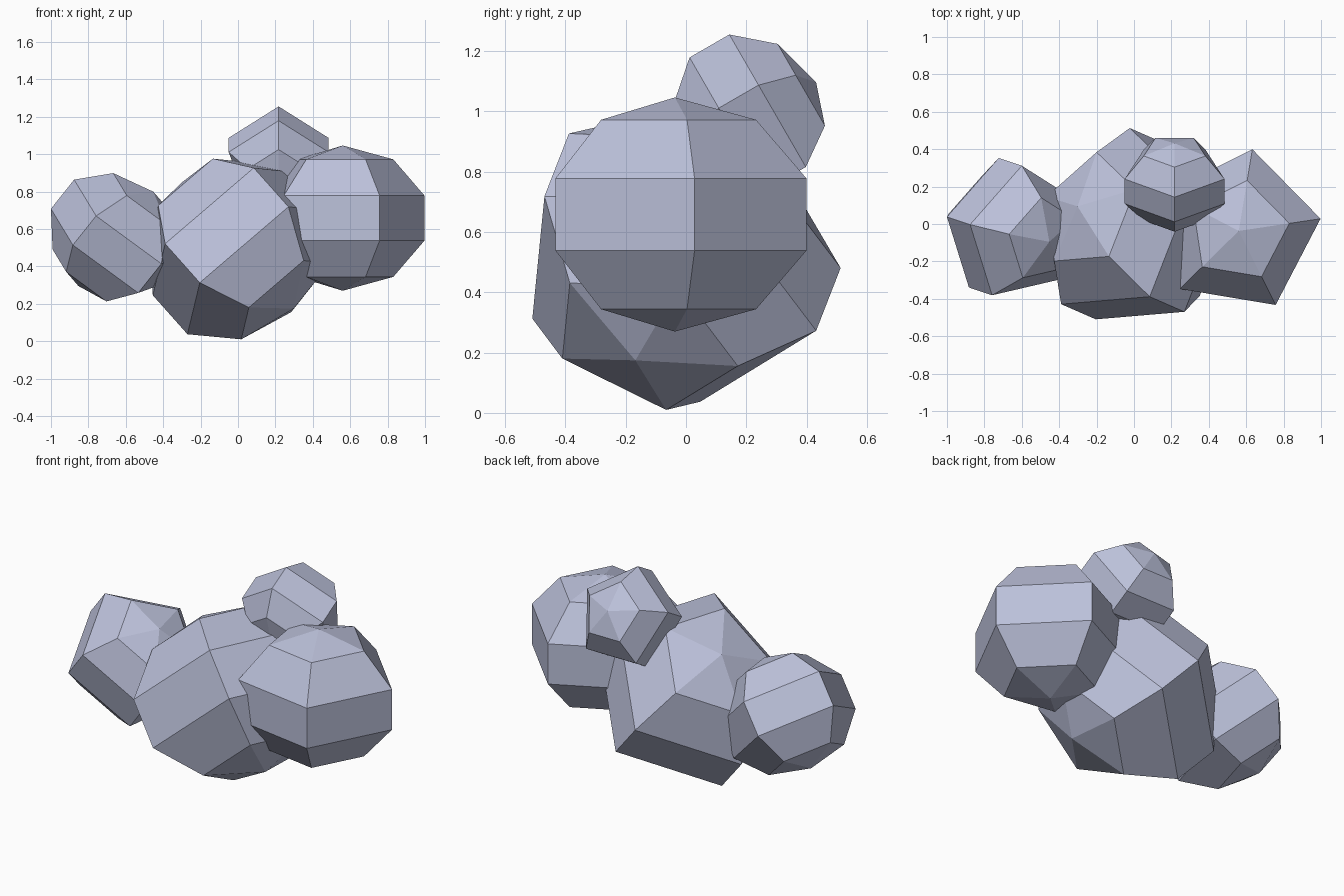
import bpy, bmesh, math
from mathutils import Matrix, Vector

if "Cube" in bpy.data.objects:
    bpy.data.objects.remove(bpy.data.objects["Cube"])

mat = bpy.data.materials.new("pale blue grey")
mat.diffuse_color = (0.50, 0.53, 0.70, 1.0)
mat.use_nodes = True
mat.node_tree.nodes["Principled BSDF"].inputs["Base Color"].default_value = mat.diffuse_color


def lump(name, centre, axis, side, radius, squash=0.835):
    """Five-sided, five-band sphere, flattened along its pole axis;
    one meridian of corners points towards 'side'."""
    z = Vector(axis).normalized()
    x = Vector(side)
    x = (x - z * x.dot(z)).normalized()
    y = z.cross(x)
    turn = Matrix((x, y, z)).transposed().to_4x4()

    bm = bmesh.new()
    bmesh.ops.create_uvsphere(bm, u_segments=5, v_segments=5, radius=radius)
    # bring one meridian onto local +x
    corner = max(bm.verts, key=lambda v: v.co.xy.length).co
    phase = Matrix.Rotation(-math.atan2(corner.y, corner.x), 4, 'Z')
    flat = Matrix.Diagonal((1, 1, squash, 1))
    bm.transform(Matrix.Translation(centre) @ turn @ flat @ phase)
    bmesh.ops.recalc_face_normals(bm, faces=bm.faces)

    mesh = bpy.data.meshes.new(name)
    bm.to_mesh(mesh)
    bm.free()
    mesh.materials.append(mat)
    obj = bpy.data.objects.new(name, mesh)
    bpy.context.collection.objects.link(obj)
    return obj


# large tilted centre lump
lump("centre_lump", (-0.002, -0.037, 0.511), (0.638, -0.279, -0.717),
     (0.135, 0.958, -0.2525), 0.559, 0.84)

# tilted left lump
lump("left_lump", (-0.653, -0.028, 0.547), (-0.609, 0.204, -0.766),
     (0.748, 0.473, -0.468), 0.394)

# upright right lump
a = math.radians(8.5)
lump("right_lump", (0.56, -0.037, 0.658), (0, 0, 1),
     (math.cos(a), math.sin(a), 0), 0.465)

# small lump on top, leaning back
lump("top_lump", (0.217, 0.218, 0.974), (0, -0.866, -0.5),
     (0, -0.5, 0.866), 0.295)
